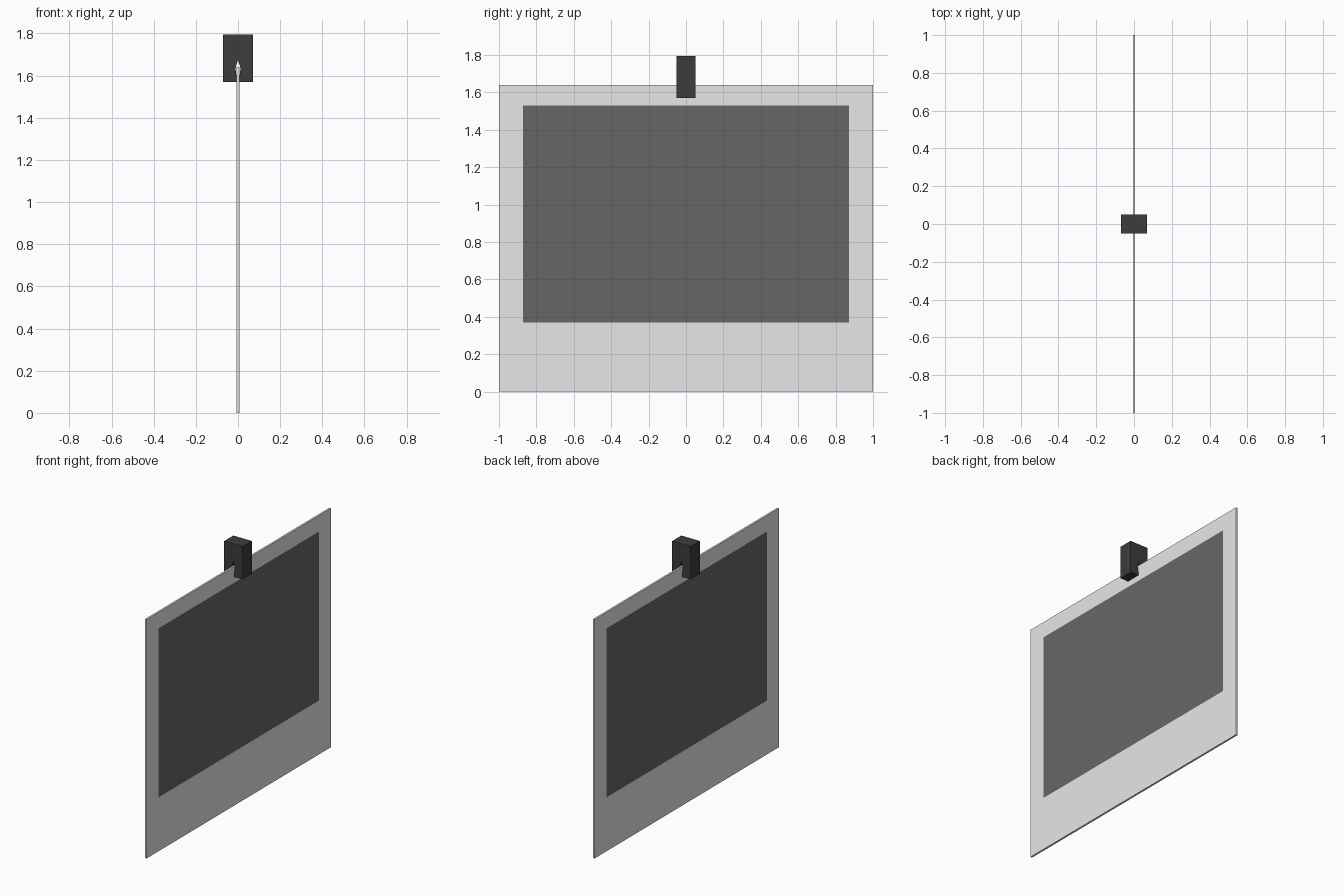
import bpy
import bmesh

default = bpy.data.objects.get("Cube")
if default:
    bpy.data.objects.remove(default, do_unlink=True)


def material(name, value):
    m = bpy.data.materials.new(name)
    m.use_nodes = True
    colour = (value, value, value, 1)
    m.diffuse_color = colour
    m.node_tree.nodes["Principled BSDF"].inputs["Base Color"].default_value = colour
    return m


def add_object(name, bm, materials):
    bmesh.ops.recalc_face_normals(bm, faces=bm.faces)
    mesh = bpy.data.meshes.new(name)
    bm.to_mesh(mesh)
    bm.free()
    for m in materials:
        mesh.materials.append(m)
    obj = bpy.data.objects.new(name, mesh)
    bpy.context.collection.objects.link(obj)
    return obj


paper = material("pale paper", 0.8)
photo = material("dark picture", 0.134)
plastic = material("charcoal clip", 0.045)

# Photo card: thin slab, with the picture cut into both broad faces
THICK, HEIGHT = 0.013, 1.64
PIC_Y, PIC_LOW, PIC_HIGH = 0.872, 0.37, 1.53
bm = bmesh.new()
bmesh.ops.create_cube(bm, size=1)
for v in bm.verts:
    v.co = (v.co.x * THICK, v.co.y * 2, (v.co.z + 0.5) * HEIGHT)
cuts = [((0, -PIC_Y, 0), (0, 1, 0)), ((0, PIC_Y, 0), (0, 1, 0)),
        ((0, 0, PIC_LOW), (0, 0, 1)), ((0, 0, PIC_HIGH), (0, 0, 1))]
for point, normal in cuts:
    bmesh.ops.bisect_plane(bm, geom=bm.verts[:] + bm.edges[:] + bm.faces[:],
                           plane_co=point, plane_no=normal)
bm.normal_update()
for f in bm.faces:
    c = f.calc_center_median()
    inside = abs(c.y) < PIC_Y and PIC_LOW < c.z < PIC_HIGH
    f.material_index = int(abs(f.normal.x) > 0.9 and inside)
add_object("photo_card", bm, [paper, photo])

# Clip: block with a pointed slot that grips the card's top edge
half = [(0.07, 1.795), (0.07, 1.57), (THICK / 2, 1.57), (THICK / 2, 1.59),
        (0.012, 1.635)]
profile = half + [(0, 1.675)] + [(-x, z) for x, z in reversed(half)]
bm = bmesh.new()
face = bm.faces.new([bm.verts.new((x, -0.05, z)) for x, z in profile])
sweep = bmesh.ops.extrude_face_region(bm, geom=[face])
bmesh.ops.translate(bm, vec=(0, 0.1, 0),
                    verts=[g for g in sweep["geom"] if isinstance(g, bmesh.types.BMVert)])
add_object("clip", bm, [plastic])
